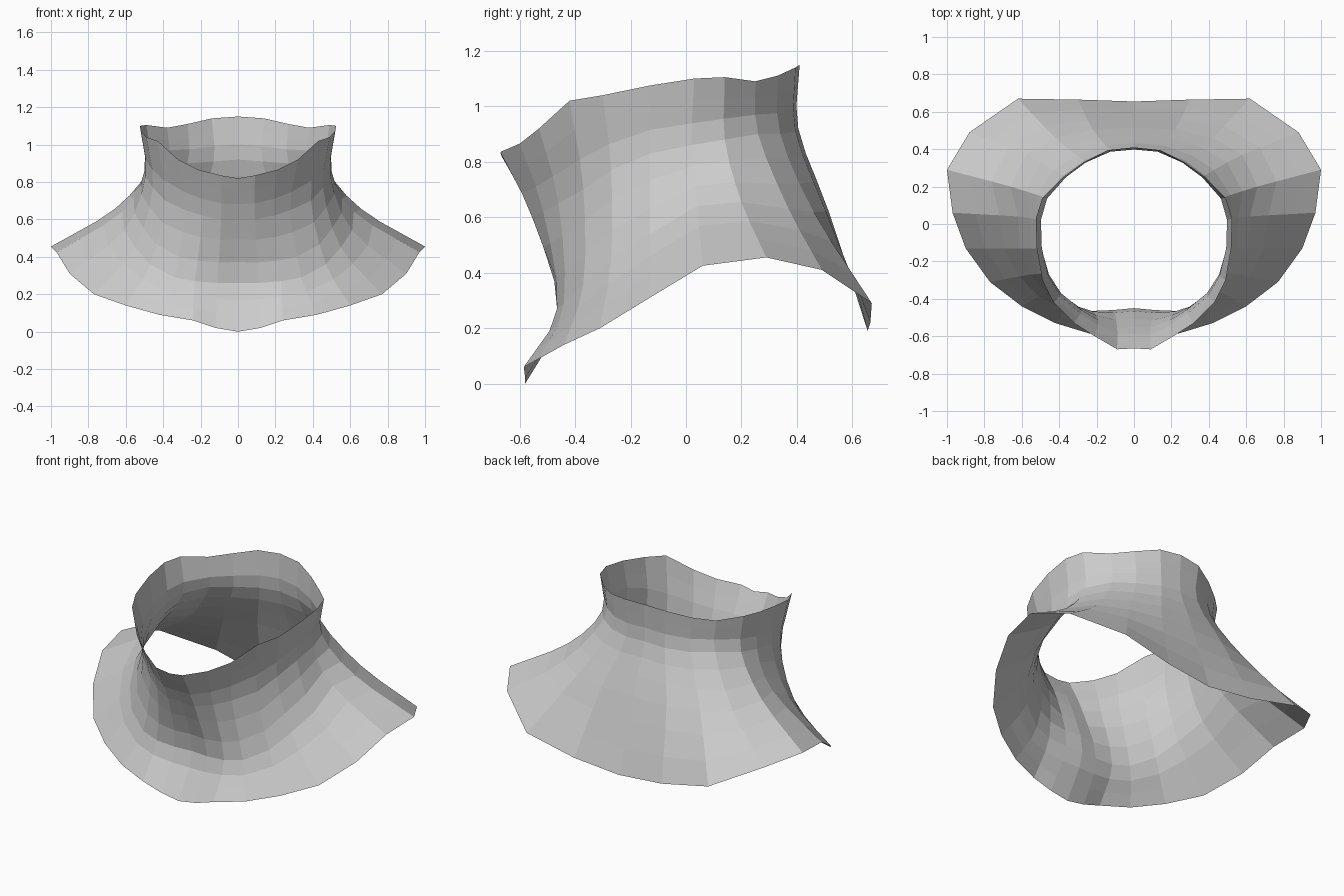
import bpy, bmesh
from mathutils import Vector

# Half cross-sections of the collar, front centre round to back centre
top_rim = [(0, -.665, .82), (.09, -.67, .835), (.21, -.6, .865), (.32, -.53, .92),
           (.43, -.42, 1.02), (.49, -.3, 1.04), (.52, -.13, 1.075), (.525, .03, 1.1),
           (.49, .14, 1.105), (.38, .25, 1.09), (.27, .33, 1.11), (.14, .395, 1.14), (0, .41, 1.15)]
neck = [(0, -.55, .6), (.09, -.555, .6), (.19, -.515, .62), (.28, -.46, .65),
        (.39, -.37, .7), (.455, -.27, .77), (.495, -.13, .83), (.5, .02, .86),
        (.475, .14, .88), (.38, .26, .9), (.27, .34, .9), (.13, .395, .91), (0, .405, .92)]
shoulder = [(0, -.45, .26), (.11, -.46, .26), (.23, -.465, .27), (.34, -.44, .29),
            (.47, -.37, .36), (.55, -.27, .45), (.61, -.13, .54), (.62, .04, .64),
            (.66, .2, .655), (.58, .37, .63), (.42, .46, .62), (.22, .505, .62), (0, .515, .62)]
hem = [(0, -.58, 0), (.12, -.58, .02), (.24, -.585, .06), (.42, -.53, .09),
       (.6, -.44, .14), (.77, -.31, .2), (.9, -.13, .31), (.97, .06, .425),
       (1, .29, .455), (.88, .49, .41), (.62, .67, .29), (.3, .665, .22), (0, .655, .19)]
STEPS = 3


def column(points):
    """Smooth curve from rim to hem through the four section points."""
    p = [Vector(q) for q in points]
    p = [2 * p[0] - p[1]] + p + [2 * p[-1] - p[-2]]
    out = []
    for i in range(1, len(p) - 2):
        a, b, c, d = p[i - 1:i + 3]
        for s in range(STEPS):
            t = s / STEPS
            out.append(.5 * (2 * b + (c - a) * t + (2 * a - 5 * b + 4 * c - d) * t ** 2
                             + (3 * b - a - 3 * c + d) * t ** 3))
    return out + [p[-2]]


# Loft one half of the thin collar sheet
bm = bmesh.new()
cols = [[bm.verts.new(v) for v in column(pts)] for pts in zip(top_rim, neck, shoulder, hem)]
for a, b in zip(cols, cols[1:]):
    for i in range(len(a) - 1):
        bm.faces.new((a[i], a[i + 1], b[i + 1], b[i]))
mesh = bpy.data.meshes.new("collar")
bm.to_mesh(mesh)
bm.free()
collar = bpy.data.objects.new("collar", mesh)
bpy.context.collection.objects.link(collar)

# Mirror to the other side
mirror = collar.modifiers.new("mirror", 'MIRROR')
mirror.use_clip = True
mirror.merge_threshold = .001
